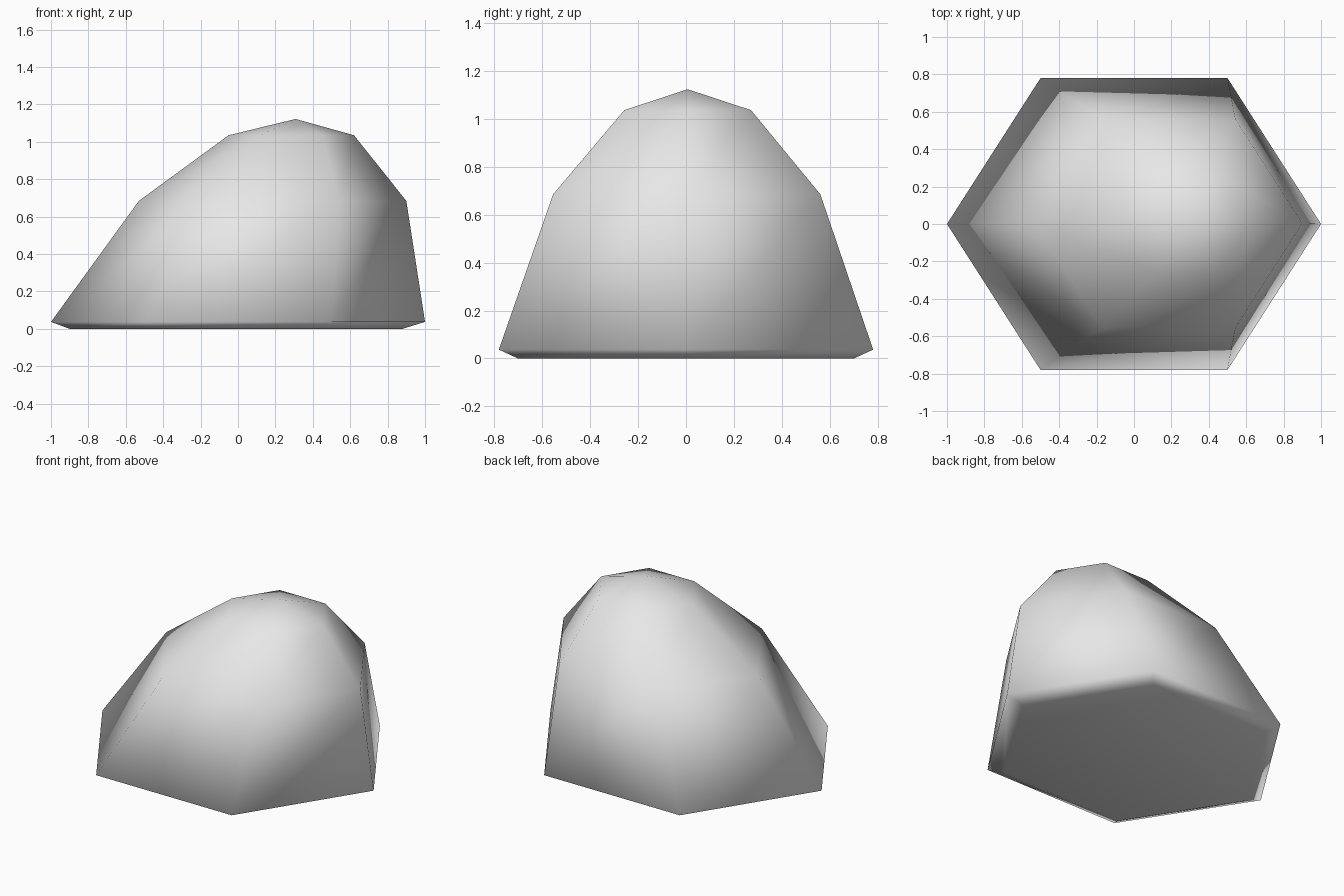
import bpy, bmesh, math

if "Cube" in bpy.data.objects:
    bpy.data.objects.remove(bpy.data.objects["Cube"])

# Stacked hexagonal rings: centre x, centre y, half length, half width, height
RINGS = [
    (-0.01, 0.0, 0.89, 0.70, 0.0),      # underside
    (0.0, 0.0, 1.0, 0.78, 0.037),       # widest rim
    (0.185, 0.003, 0.715, 0.557, 0.684),  # shoulder
    (0.285, 0.007, 0.335, 0.264, 1.035),  # crown
]
APEX = (0.308, 0.007, 1.122)
SIDES = 6

stone = bpy.data.materials.new("light grey stone")
stone.diffuse_color = (0.8, 0.8, 0.8, 1)
stone.use_nodes = True
stone.node_tree.nodes["Principled BSDF"].inputs["Base Color"].default_value = stone.diffuse_color


def add_ring(bm, cx, cy, rx, ry, z):
    ring = []
    for i in range(SIDES):
        a = math.tau * i / SIDES
        y = math.sin(a) / math.sin(math.pi / 3)
        ring.append(bm.verts.new((cx + rx * math.cos(a), cy + ry * y, z)))
    return ring


bm = bmesh.new()
rings = [add_ring(bm, *r) for r in RINGS]

# Flat underside
bm.faces.new(list(reversed(rings[0])))

# Side walls
for low, high in zip(rings, rings[1:]):
    for i in range(SIDES):
        j = (i + 1) % SIDES
        bm.faces.new((low[i], low[j], high[j], high[i]))

# Peak
tip = bm.verts.new(APEX)
for i in range(SIDES):
    bm.faces.new((rings[-1][i], rings[-1][(i + 1) % SIDES], tip))

bmesh.ops.recalc_face_normals(bm, faces=bm.faces[:])
for f in bm.faces:
    f.smooth = True

mesh = bpy.data.meshes.new("boulder")
bm.to_mesh(mesh)
bm.free()
mesh.materials.append(stone)
boulder = bpy.data.objects.new("boulder", mesh)
bpy.context.collection.objects.link(boulder)
